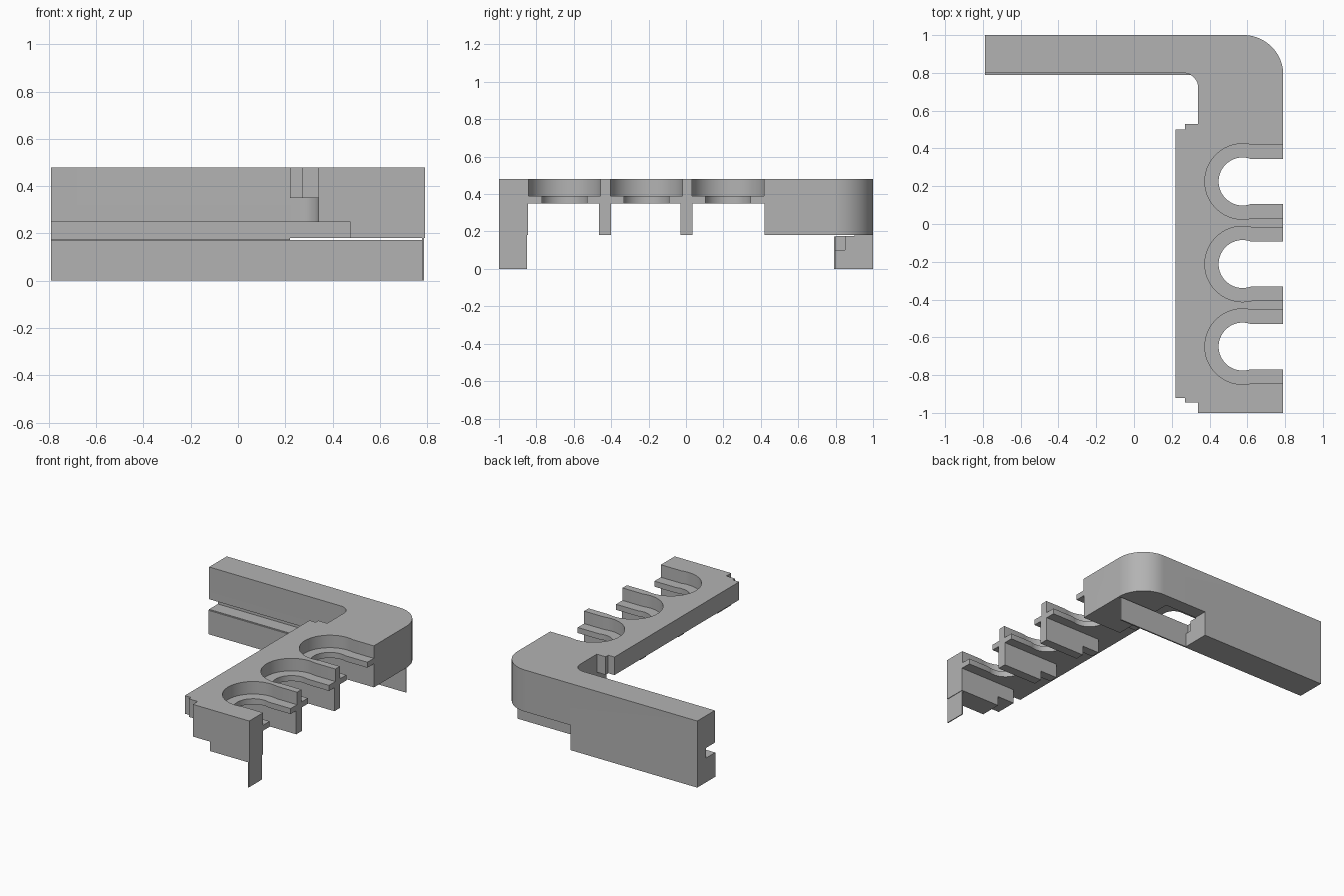
import bpy, bmesh
from math import sin, cos, asin, pi, radians

cube = bpy.data.objects.get("Cube")
if cube:
    bpy.data.objects.remove(cube, do_unlink=True)

grey = bpy.data.materials.new("plain grey")
grey.use_nodes = True
grey.diffuse_color = (0.45, 0.45, 0.45, 1)
grey.node_tree.nodes["Principled BSDF"].inputs["Base Color"].default_value = grey.diffuse_color


def prism(name, outline, z0, z1):
    """Extrude a plan outline between two heights."""
    bm = bmesh.new()
    face = bm.faces.new([bm.verts.new((x, y, z0)) for x, y in outline])
    up = bmesh.ops.extrude_face_region(bm, geom=[face])["geom"]
    bmesh.ops.translate(bm, vec=(0, 0, z1 - z0),
                        verts=[v for v in up if isinstance(v, bmesh.types.BMVert)])
    bmesh.ops.recalc_face_normals(bm, faces=bm.faces)
    mesh = bpy.data.meshes.new(name)
    bm.to_mesh(mesh)
    bm.free()
    mesh.materials.append(grey)
    obj = bpy.data.objects.new(name, mesh)
    bpy.context.collection.objects.link(obj)
    return obj


def box(name, x0, x1, y0, y1, z0, z1):
    return prism(name, [(x0, y0), (x1, y0), (x1, y1), (x0, y1)], z0, z1)


def arc(cx, cy, r, a0, a1, n=20):
    return [(cx + r * cos(a0 + (a1 - a0) * i / n),
             cy + r * sin(a0 + (a1 - a0) * i / n)) for i in range(n + 1)]


def combine(target, tool, operation):
    mod = target.modifiers.new(operation.lower(), 'BOOLEAN')
    mod.object, mod.operation, mod.solver = tool, operation, 'EXACT'
    with bpy.context.temp_override(object=target, active_object=target):
        bpy.ops.object.modifier_apply(modifier=mod.name)
    bpy.data.objects.remove(tool, do_unlink=True)


def slot(cy, r, half, z0, z1):
    """U-shaped cutter, open towards +x."""
    a = asin(half / r)
    path = [(0.9, cy + half)] + arc(0.575, cy, r, a, 2 * pi - a, 40) + [(0.9, cy - half)]
    return prism("slot_cutter", path, z0, z1)


# Long arm with the rounded corner
elbow = ([(-0.79, 0.8), (-0.79, 1)] + arc(0.58, 0.79, 0.21, pi / 2, 0)
         + [(0.79, 0.42), (0.34, 0.42)] + arc(0.26, 0.72, 0.08, 0, pi / 2, 12))
body = prism("bracket_body", elbow, 0.18, 0.48)
combine(body, box("arm_base", -0.79, 0.22, 0.8, 1, 0, 0.3), 'UNION')

# Deck of the column with stepped ends
deck = [(0.79, 0.53), (0.27, 0.53), (0.27, 0.5), (0.22, 0.5), (0.22, -0.92),
        (0.27, -0.92), (0.27, -0.945), (0.34, -0.945), (0.34, -1), (0.79, -1)]
combine(body, prism("deck", deck, 0.35, 0.48), 'UNION')

# Front block and ribs under the deck
for y0, y1 in ((-1, -0.845), (-0.465, -0.4), (-0.03, 0.035)):
    combine(body, box("rib", 0.34, 0.79, y0, y1, 0.18, 0.42), 'UNION')

# Channel along the arm and the column
combine(body, box("arm_channel", -0.9, 0.475, 0.7, 0.9, 0.175, 0.248), 'DIFFERENCE')
combine(body, box("column_channel", 0.2, 0.475, -1.1, 0.85, 0.1, 0.248), 'DIFFERENCE')

# Three stepped slots
for cy in (0.225, -0.212, -0.649):
    combine(body, slot(cy, 0.2, 0.193, 0.39, 0.6), 'DIFFERENCE')
    combine(body, slot(cy, 0.127, 0.12, 0.3, 0.45), 'DIFFERENCE')

# Thin skirts below the body
skirt = box("back_skirt", -0.79, 0.785, 0.79, 0.8, 0, 0.172)
flap = box("front_flap", 0.779, 0.786, -1, -0.85, 0, 0.35)

for obj in (body, skirt, flap):
    bpy.ops.object.select_all(action='DESELECT')
    obj.select_set(True)
    bpy.context.view_layer.objects.active = obj
    bpy.ops.object.shade_smooth_by_angle(angle=radians(30))
